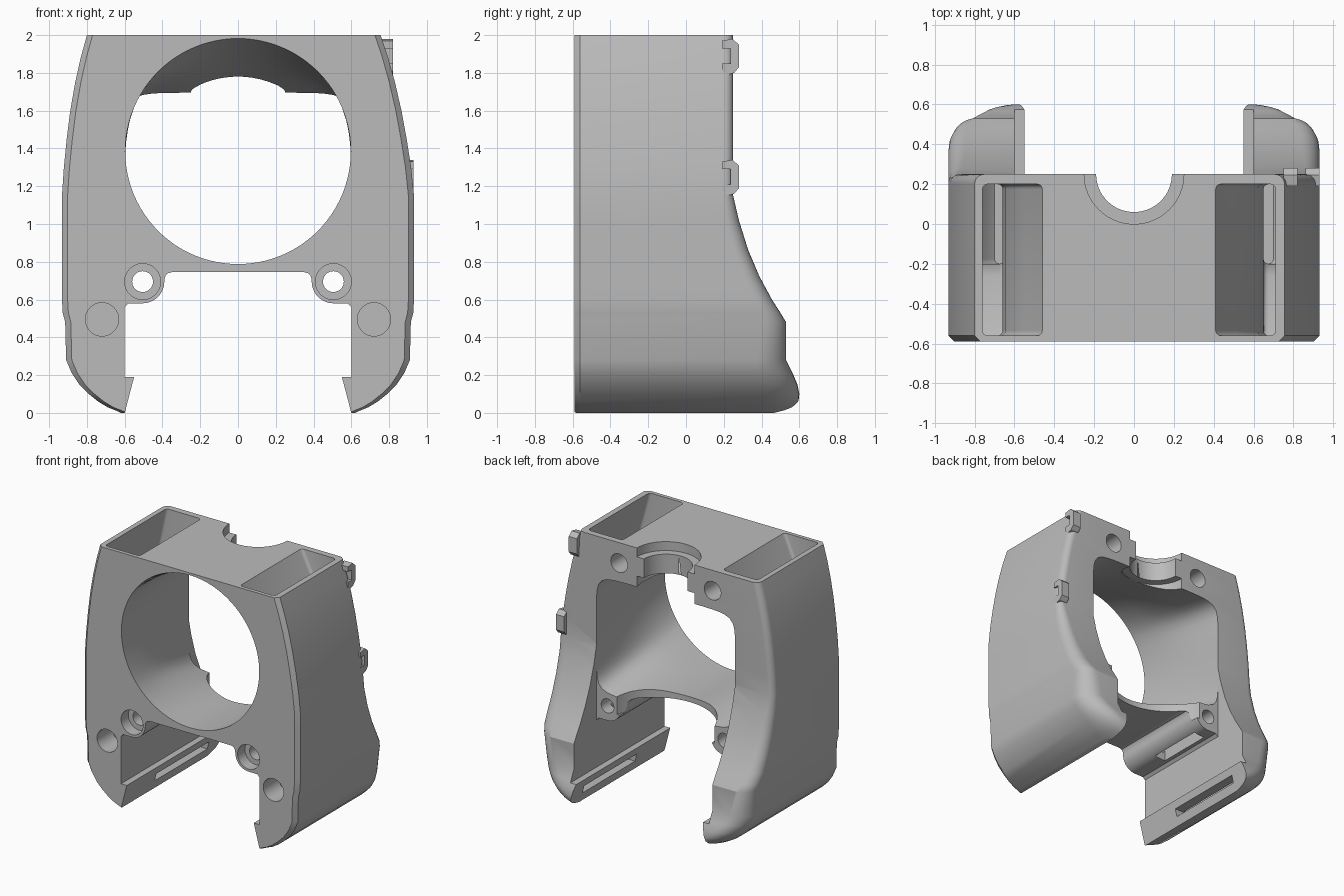
import bpy, bmesh
from math import sin, cos, pi, radians

if "Cube" in bpy.data.objects:
    bpy.data.objects.remove(bpy.data.objects["Cube"], do_unlink=True)

grey = bpy.data.materials.new("light_grey")
grey.use_nodes = True
grey.diffuse_color = (0.5, 0.5, 0.5, 1)
grey.node_tree.nodes["Principled BSDF"].inputs["Base Color"].default_value = grey.diffuse_color


def loft(name, rings):
    """Closed solid through rings of equal point count."""
    bm = bmesh.new()
    loops = [[bm.verts.new(p) for p in ring] for ring in rings]
    n = len(loops[0])
    for a, b in zip(loops, loops[1:]):
        for i in range(n):
            j = (i + 1) % n
            bm.faces.new((a[i], a[j], b[j], b[i]))
    bm.faces.new(loops[0][::-1])
    bm.faces.new(loops[-1])
    bmesh.ops.recalc_face_normals(bm, faces=bm.faces)
    mesh = bpy.data.meshes.new(name)
    bm.to_mesh(mesh)
    bm.free()
    obj = bpy.data.objects.new(name, mesh)
    bpy.context.collection.objects.link(obj)
    mesh.materials.append(grey)
    return obj


def box(name, x0, x1, y0, y1, z0, z1):
    return loft(name, [[(x0, y0, z), (x1, y0, z), (x1, y1, z), (x0, y1, z)] for z in (z0, z1)])


def rod(name, axis, a, b, r, start, end, n=48):
    """Cylinder along y (centre x, z) or along z (centre x, y)."""
    rings = []
    for t in (start, end):
        pts = [(a + r * cos(2 * pi * i / n), b + r * sin(2 * pi * i / n)) for i in range(n)]
        rings.append([(u, t, v) if axis == "y" else (u, v, t) for u, v in pts])
    return loft(name, rings)


def activate(obj):
    bpy.ops.object.select_all(action="DESELECT")
    obj.select_set(True)
    bpy.context.view_layer.objects.active = obj


def cut(obj, cutter):
    cutter.hide_render = True
    activate(obj)
    mod = obj.modifiers.new("cut", "BOOLEAN")
    mod.operation, mod.solver, mod.object = "DIFFERENCE", "EXACT", cutter
    bpy.ops.object.modifier_apply(modifier=mod.name)
    bpy.data.objects.remove(cutter, do_unlink=True)


def corner(cx, cy, r, start, n):
    """Quarter arc, counter-clockwise."""
    return [(cx + r * cos(start + pi / 2 * i / n), cy + r * sin(start + pi / 2 * i / n))
            for i in range(n + 1)]


# Outer shell: height, half width, rear edge, rear corner radius
FRONT, CHAMFER = -0.59, 0.03
stations = [
    (0, .62, .54, .15), (.01, .64, .565, .17), (.03, .69, .585, .19), (.06, .74, .597, .19),
    (.1, .79, .6, .19), (.15, .84, .59, .19), (.21, .88, .565, .18), (.28, .91, .53, .16),
    (.48, .915, .53, .12), (.53, .928, .5, .11), (.6, .932, .455, .1), (.72, .932, .39, .09),
    (.86, .932, .33, .08), (1.02, .932, .28, .07), (1.15, .932, .25, .05), (1.3, .922, .25, .05),
    (1.45, .907, .25, .05), (1.6, .888, .25, .05), (1.75, .862, .25, .05), (1.88, .833, .25, .05),
    (2, .8, .25, .05)]


def shell_ring(z, w, back, r):
    right = w - 0.045 * max(0, (z - 1.2) / 0.8)
    pts = [(-w + CHAMFER, FRONT), (right - CHAMFER, FRONT), (right, FRONT + CHAMFER)]
    pts += corner(right - r, back - r, r, 0, 8)
    pts += corner(-w + r, back - r, r, pi / 2, 8)
    pts.append((-w, FRONT + CHAMFER))
    return [(x, y, z) for x, y in pts]


body = loft("duct_body", [shell_ring(*s) for s in stations])

# Gap between the legs, with lips below and round bosses above
half = [(.613, -.05), (.55, .19), (.6, .19), (.6, .56), (.58, .58)]
half += [(.505 + .115 * cos(a), .695 + .115 * sin(a))
         for a in [radians(270 - 10 * i) for i in range(10)]]
half += [(.387, .72), (.375, .738), (.35, .745)]
gap = half + [(-x, z) for x, z in reversed(half)]
cut(body, loft("leg_gap", [[(x, y, z) for x, z in gap] for y in (-1, 1)]))
cut(body, box("rear_gap", -.6, .6, .25, 1, .4, 1))

# Main duct: round at the front, nearly rectangular at the back
N = 96


def duct_ring(y):
    t = min(1, max(0, (y - FRONT) / (0.25 - FRONT)))
    ring = []
    for i in range(N):
        c, s = cos(2 * pi * i / N), sin(2 * pi * i / N)
        r = (abs(c / .6) ** 9 + abs(s / .455) ** 9) ** (-1 / 9)
        x = (1 - t) * .597 * c + t * r * c
        z = (1 - t) * (1.385 + .597 * s) + t * (1.24 + r * s)
        ring.append((x, y, z))
    return ring


cut(body, loft("main_duct", [duct_ring(y) for y in (-.7, FRONT, -.4, -.2, 0, .25, .8)]))
cut(body, rod("shelf_arc", "z", 0, .4, .45, .65, 1, 96))

# Stepped half-round notch in the rear of the roof
for r, z0, z1 in ((.19, 1.5, 2.1), (.25, 1.93, 2.1), (.25, 1.5, 1.78)):
    cut(body, rod("roof_notch", "z", 0, .25, r, z0, z1, 64))

# Side air channels: height, inner x, outer x, front y, rear y
channel = [(.06, .64, .7, -.2, .45), (.13, .64, .77, -.2, .45), (.3, .65, .84, -.2, .45),
           (.48, .65, .86, -.2, .43), (.62, .65, .88, -.26, .34), (.9, .65, .88, -.56, .2),
           (1.35, .65, .86, -.56, .2), (1.6, .62, .82, -.56, .2), (1.8, .51, .765, -.56, .2),
           (2, .41, .71, -.56, .2), (2.05, .41, .71, -.56, .2)]


def channel_ring(side, z, x0, x1, y0, y1):
    shift = 0.05 * max(0, (z - 1.2) / 0.8) if side < 0 else 0
    x0, x1, r = x0 + shift, x1 + shift, 0.025
    pts = (corner(x1 - r, y1 - r, r, 0, 4) + corner(x0 + r, y1 - r, r, pi / 2, 4)
           + corner(x0 + r, y0 + r, r, pi, 4) + corner(x1 - r, y0 + r, r, 3 * pi / 2, 4))
    return [(side * x, y, z) for x, y in pts]


for side in (-1, 1):
    cut(body, loft("air_channel", [channel_ring(side, *c) for c in channel]))
    xs = sorted((side * .5, side * .67))
    cut(body, box("outlet_slit", *xs, -.2, .45, .07, .13))
    # Screw holes, blind front sockets, rear screw holes
    cut(body, rod("screw_head", "y", side * .505, .695, .095, -.7, -.5))
    cut(body, rod("screw_hole", "y", side * .505, .695, .055, -.7, .4))
    cut(body, rod("front_socket", "y", side * .72, .495, .088, -.7, -.4))
    cut(body, rod("rear_hole", "y", side * .405, 1.84, .072, .05, .4))
    xs = sorted((side * .46, side * .55))
    cut(body, box("boss_slot", *xs, -.3, .15, .5, .69))

activate(body)
bpy.ops.object.shade_smooth_by_angle(angle=radians(28))

# Cable loops on the rear edge of one side
outline = [(.19, .08), (.245, .09), (.28, .06), (.28, -.06), (.255, -.09), (.22, -.1), (.19, -.08)]
for name, x, z in (("upper_cable_loop", .75, 1.89), ("lower_cable_loop", .86, 1.25)):
    loop = loft(name, [[(u, y, z + h) for y, h in outline] for u in (x, x + .07)])
    cut(loop, box("loop_hole", x - .1, x + .2, .18, .235, z - .04, z + .04))
